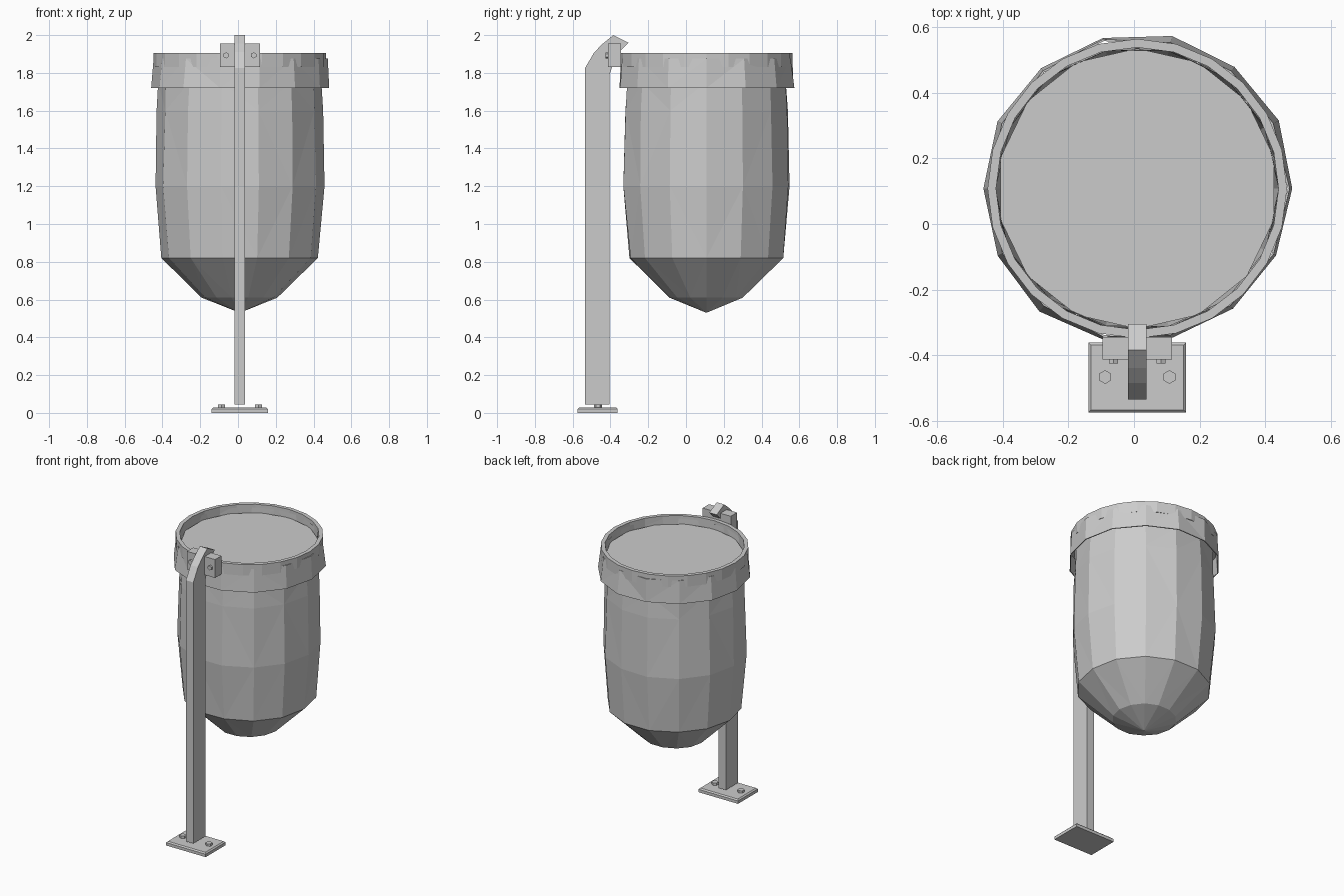
import bpy, bmesh, math, random
from mathutils import Vector

random.seed(4)
old = bpy.data.objects.get("Cube")
if old:
    bpy.data.objects.remove(old, do_unlink=True)

grey = bpy.data.materials.new("plain grey")
grey.use_nodes = True
grey.diffuse_color = (0.6, 0.6, 0.6, 1)
grey.node_tree.nodes["Principled BSDF"].inputs["Base Color"].default_value = (0.6, 0.6, 0.6, 1)

CX, CY = 0.01, 0.108     # axis of the bag
SIDES = 14


def finish(name, bm):
    bmesh.ops.recalc_face_normals(bm, faces=bm.faces)
    mesh = bpy.data.meshes.new(name)
    bm.to_mesh(mesh)
    bm.free()
    mesh.materials.append(grey)
    ob = bpy.data.objects.new(name, mesh)
    bpy.context.collection.objects.link(ob)
    return ob


def box(name, lo, hi, bevel=0):
    bm = bmesh.new()
    bmesh.ops.create_cube(bm, size=1)
    lo, hi = Vector(lo), Vector(hi)
    for v in bm.verts:
        v.co = (lo + hi) / 2 + v.co * (hi - lo)
    if bevel:
        top = [e for e in bm.edges if all(v.co.z > hi.z - 1e-5 for v in e.verts)]
        bmesh.ops.bevel(bm, geom=top, offset=bevel, segments=1, affect='EDGES')
    return finish(name, bm)


def lathe(name, profile, sides, closed=False, jitter=0.0, tip=None):
    """Rings of (radius, height) joined by faces around the bag axis."""
    bm = bmesh.new()
    rings = []
    for r, z in profile:
        ring = []
        for i in range(sides):
            a = 2 * math.pi * i / sides
            rr = r + random.uniform(-jitter, jitter)
            ring.append(bm.verts.new((CX + rr * math.cos(a), CY + rr * math.sin(a), z)))
        rings.append(ring)
    pairs = list(zip(rings, rings[1:]))
    if closed:
        pairs.append((rings[-1], rings[0]))
    for a, b in pairs:
        for i in range(sides):
            j = (i + 1) % sides
            bm.faces.new((a[i], a[j], b[j], b[i]))
    if tip is not None:
        point = bm.verts.new((CX, CY, tip))
        for i in range(sides):
            bm.faces.new((point, rings[0][(i + 1) % sides], rings[0][i]))
    if jitter:
        bmesh.ops.triangulate(bm, faces=bm.faces, quad_method='SHORT_EDGE')
    return finish(name, bm)


def bolt(name, centre, radius, depth, forward=False):
    bpy.ops.mesh.primitive_cylinder_add(vertices=6, radius=radius, depth=depth, location=centre,
                                        rotation=(math.pi / 2 if forward else 0, 0, 0))
    ob = bpy.context.object
    ob.name = name
    ob.data.materials.append(grey)


# Bag: faceted body ending in a pointed bottom
lathe("bag", [(0.2, 0.61), (0.415, 0.82), (0.448, 1.2), (0.44, 1.6), (0.432, 1.75), (0.436, 1.885)],
      SIDES, jitter=0.004, tip=0.53)

# Flat surface closing the mouth of the bag
bm = bmesh.new()
bmesh.ops.create_circle(bm, cap_ends=True, radius=0.428, segments=SIDES)
for v in bm.verts:
    v.co += Vector((CX, CY, 1.85))
finish("bag_cover", bm)

# Folded-over collar of the bag, an open band
collar = lathe("folded_collar", [(0.474, 1.72), (0.462, 1.875)], SIDES, jitter=0.006)
thick = collar.modifiers.new("thickness", 'SOLIDIFY')
thick.thickness = 0.006

# Rigid ring holding the bag
lathe("hoop", [(0.457, 1.83), (0.457, 1.905), (0.431, 1.905), (0.431, 1.83)], 24, closed=True)

# Post with a bent top, extruded from its side outline
outline = [(-0.535, 0.045), (-0.535, 1.825), (-0.485, 1.91), (-0.44, 1.955), (-0.385, 2.0),
           (-0.305, 1.96), (-0.37, 1.895), (-0.405, 1.79), (-0.405, 0.045)]
bm = bmesh.new()
face = bm.faces.new([bm.verts.new((CX - 0.028, y, z)) for y, z in outline])
side = bmesh.ops.extrude_face_region(bm, geom=[face])["geom"]
for v in side:
    if isinstance(v, bmesh.types.BMVert):
        v.co.x += 0.056
finish("post", bm)

# Clamp between post and hoop, and the foot plate
box("clamp_block", (CX - 0.106, -0.413, 1.83), (CX + 0.106, -0.345, 1.955))
box("foot_plate", (CX - 0.149, -0.575, 0), (CX + 0.149, -0.362, 0.028), bevel=0.008)

# Bolts in matching pairs
for word, s in (("left", 1), ("right", -1)):
    bolt(word + "_clamp_bolt", (CX + s * 0.073, -0.415, 1.893), 0.016, 0.02, forward=True)
    bolt(word + "_foot_bolt", (CX + s * 0.098, -0.467, 0.032), 0.021, 0.024)
